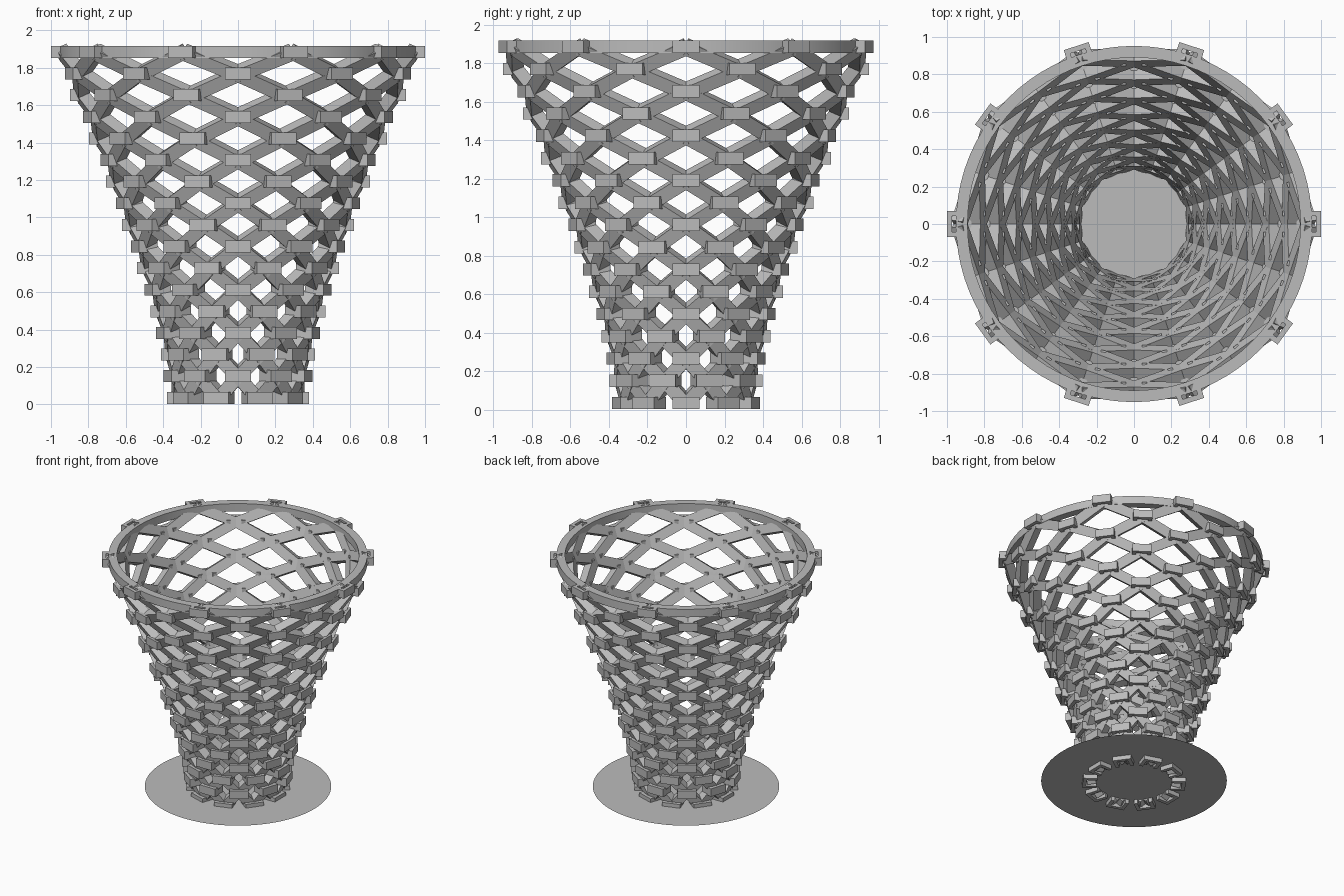
import bpy
import bmesh
from math import radians, cos, sin
from mathutils import Matrix, Vector

cube = bpy.data.objects.get("Cube")
if cube:
    bpy.data.objects.remove(cube, do_unlink=True)

GREY = (0.5, 0.5, 0.5, 1.0)
mat = bpy.data.materials.new("light_grey")
mat.use_nodes = True
mat.diffuse_color = GREY
mat.node_tree.nodes["Principled BSDF"].inputs["Base Color"].default_value = GREY

# Outer radius at every second level, from base to rim
RADII = [0.38, 0.412, 0.467, 0.54, 0.62, 0.706, 0.797, 0.898, 1.0]
LEVELS = 17
COUNT = 10
STEP = 0.1156
BASE_Z = 0.035
CLIP_W, CLIP_H, CLIP_D, WALL = 0.14, 0.064, 0.105, 0.028
STRIP_W, STRIP_T = 0.073, 0.066


def radius(level):
    return (RADII[level // 2] + RADII[(level + 1) // 2]) / 2


def height(level):
    return BASE_Z + STEP * level


def node(level, angle):
    r = radius(level) - 0.063
    return Vector((r * cos(angle), r * sin(angle), height(level)))


def angles(level):
    return [radians(36 * k + 18 * (level % 2)) for k in range(COUNT)]


def finish(bm, name):
    mesh = bpy.data.meshes.new(name)
    bm.to_mesh(mesh)
    bm.free()
    mesh.materials.append(mat)
    obj = bpy.data.objects.new(name, mesh)
    bpy.context.collection.objects.link(obj)
    return obj


def add_strip(bm, a, b):
    """Bar between two joints, lying in the flared wall."""
    d = (b - a).normalized()
    mid = (a + b) / 2
    rise = b.z - a.z
    flare = b.to_2d().length - a.to_2d().length
    radial = Vector((mid.x, mid.y, 0)).normalized()
    wall_normal = radial * rise - Vector((0, 0, flare))
    side = wall_normal.cross(d).normalized()
    normal = d.cross(side)
    m = Matrix((d * (b - a).length, side * STRIP_W, normal * STRIP_T)).transposed().to_4x4()
    bmesh.ops.create_cube(bm, size=1, matrix=Matrix.Translation(mid) @ m)


def add_block(bm, frame, centre, size):
    m = frame @ Matrix.Translation(centre) @ Matrix.Diagonal((*size, 1))
    bmesh.ops.create_cube(bm, size=1, matrix=m)


# Crossing strips of the lattice wall
bm = bmesh.new()
for level in range(LEVELS - 1):
    for angle in angles(level):
        for turn in (-1, 1):
            add_strip(bm, node(level, angle), node(level + 1, angle + turn * radians(18)))
finish(bm, "lattice_strips")

# C-shaped clips around every joint, open towards the inside
bm = bmesh.new()
for level in range(LEVELS):
    for angle in angles(level):
        frame = Matrix.Rotation(angle, 4, 'Z') @ Matrix.Translation((radius(level), 0, height(level)))
        add_block(bm, frame, (-WALL / 2, 0, 0), (WALL, CLIP_W, CLIP_H))
        for s in (-1, 1):
            add_block(bm, frame, (-CLIP_D / 2 - WALL / 2, s * (CLIP_W - WALL) / 2, 0),
                      (CLIP_D - WALL, WALL, CLIP_H))
finish(bm, "joint_clips")

# Round rim band
bm = bmesh.new()
top = height(LEVELS - 1)
profile = [(0.89, -0.032), (0.952, -0.032), (0.952, 0.032), (0.89, 0.032)]
verts = [bm.verts.new((r, 0, top + z)) for r, z in profile]
edges = [bm.edges.new((verts[i], verts[(i + 1) % 4])) for i in range(4)]
bmesh.ops.spin(bm, geom=verts + edges, cent=(0, 0, 0), axis=(0, 0, 1),
               angle=radians(360), steps=80, use_merge=True)
bmesh.ops.remove_doubles(bm, verts=bm.verts, dist=0.0001)
bmesh.ops.recalc_face_normals(bm, faces=bm.faces)
rim = finish(bm, "rim_ring")
bpy.ops.object.select_all(action='DESELECT')
rim.select_set(True)
bpy.context.view_layer.objects.active = rim
bpy.ops.object.shade_smooth_by_angle(angle=radians(30))

# Flat base sheet
bm = bmesh.new()
bmesh.ops.create_circle(bm, cap_ends=True, segments=80, radius=0.686,
                        matrix=Matrix.Translation((0, 0, 0.037)))
for face in bm.faces:
    face.normal_update()
    if face.normal.z < 0:
        face.normal_flip()
finish(bm, "base_disc")
